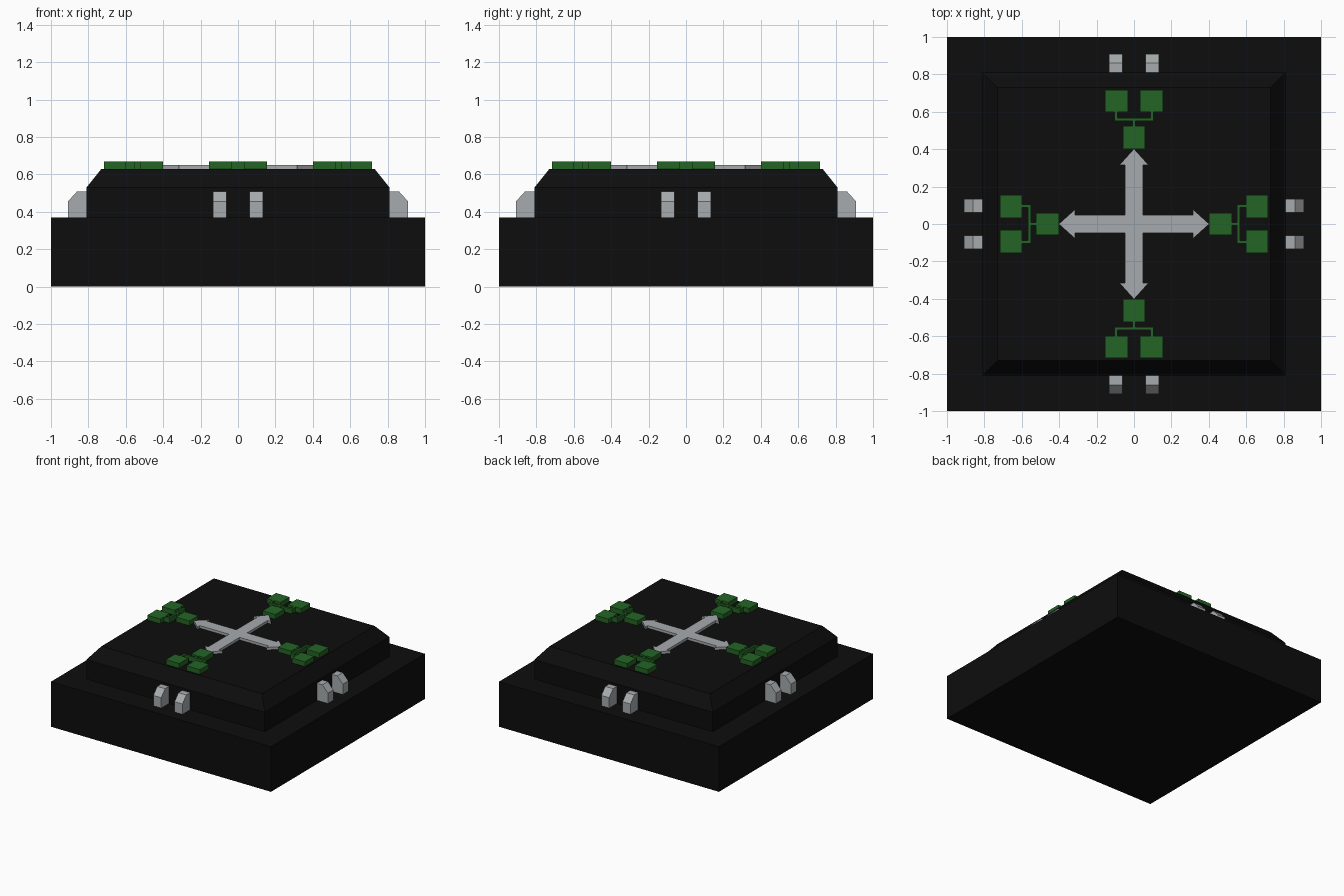
import bpy, bmesh, math
from mathutils import Matrix, Vector

if "Cube" in bpy.data.objects:
    bpy.data.objects.remove(bpy.data.objects["Cube"])


def material(name, rgb):
    m = bpy.data.materials.new(name)
    m.diffuse_color = (*rgb, 1)
    m.use_nodes = True
    m.node_tree.nodes["Principled BSDF"].inputs["Base Color"].default_value = m.diffuse_color
    return m


BLACK = material("black", (0.004, 0.004, 0.004))
GREY = material("light grey", (0.39, 0.41, 0.42))
GREEN = material("dark green", (0.017, 0.13, 0.018))


def finish(bm, name, mat):
    bmesh.ops.recalc_face_normals(bm, faces=bm.faces)
    me = bpy.data.meshes.new(name)
    bm.to_mesh(me)
    bm.free()
    me.materials.append(mat)
    ob = bpy.data.objects.new(name, me)
    bpy.context.collection.objects.link(ob)
    return ob


def prism(bm, points, offset):
    """Extrude a closed outline by an offset vector."""
    face = bm.faces.new([bm.verts.new(p) for p in points])
    ext = bmesh.ops.extrude_face_region(bm, geom=[face], use_keep_orig=True)
    verts = [g for g in ext["geom"] if isinstance(g, bmesh.types.BMVert)]
    bmesh.ops.translate(bm, verts=verts, vec=Vector(offset))


def plate(bm, x0, x1, y0, y1, z0, z1):
    prism(bm, [(x0, y0, z0), (x1, y0, z0), (x1, y1, z0), (x0, y1, z0)],
          (0, 0, z1 - z0))


TOP = 0.63

# Stepped body with chamfered upper deck: stacked square rings
bm = bmesh.new()
rings = []
for r, z in [(1, 0), (1, 0.37), (0.81, 0.37), (0.81, 0.53), (0.73, TOP)]:
    rings.append([bm.verts.new((sx * r, sy * r, z))
                  for sx, sy in [(-1, -1), (1, -1), (1, 1), (-1, 1)]])
for a, b in zip(rings, rings[1:]):
    for i in range(4):
        j = (i + 1) % 4
        bm.faces.new((a[i], a[j], b[j], b[i]))
bm.faces.new(rings[0])
bm.faces.new(rings[-1])
finish(bm, "body", BLACK)

# Four-way arrow: a quarter outline turned four times
quarter = [(0.048, 0.048), (0.048, 0.315), (0.078, 0.315), (0, 0.402),
           (-0.078, 0.315), (-0.048, 0.315)]
outline = []
for k in range(4):
    turn = Matrix.Rotation(-k * math.pi / 2, 3, 'Z')
    pts = quarter[1:][::-1] + [quarter[0]]
    pts = quarter[4:] and [quarter[5], quarter[4], quarter[3],
                           quarter[2], quarter[1], quarter[0]]
    outline += [turn @ Vector((x, y, TOP)) for x, y in pts]
bm = bmesh.new()
prism(bm, outline, (0, 0, 0.021))
finish(bm, "four_way_arrow", GREY)

# On each side: a branching set of green tiles and a pair of side lugs
lug_profile = [(0.81, 0.37), (0.91, 0.37), (0.91, 0.455), (0.86, 0.51),
               (0.81, 0.51)]
for k, side in enumerate(["back", "left", "front", "right"]):
    turn = Matrix.Rotation(k * math.pi / 2, 4, 'Z')

    bm = bmesh.new()
    z0, z1 = TOP, 0.669
    plate(bm, -0.058, 0.058, 0.402, 0.523, z0, z1)          # inner tile
    plate(bm, -0.008, 0.008, 0.523, 0.55, z0, z1)           # stem
    plate(bm, -0.105, 0.105, 0.55, 0.566, z0, z1)           # cross link
    for s in (-1, 1):
        plate(bm, s * 0.094 - 0.061, s * 0.094 + 0.061,
              0.598, 0.716, z0, z1)                         # outer tiles
        plate(bm, s * 0.097 - 0.008, s * 0.097 + 0.008,
              0.566, 0.598, z0, z1)                         # branches
    bm.transform(turn)
    finish(bm, side + "_tiles", GREEN)

    bm = bmesh.new()
    for s in (-1, 1):
        x = s * 0.0965 - 0.036
        prism(bm, [(x, y, z) for y, z in lug_profile], (0.072, 0, 0))
    bm.transform(turn)
    finish(bm, side + "_lugs", GREY)
